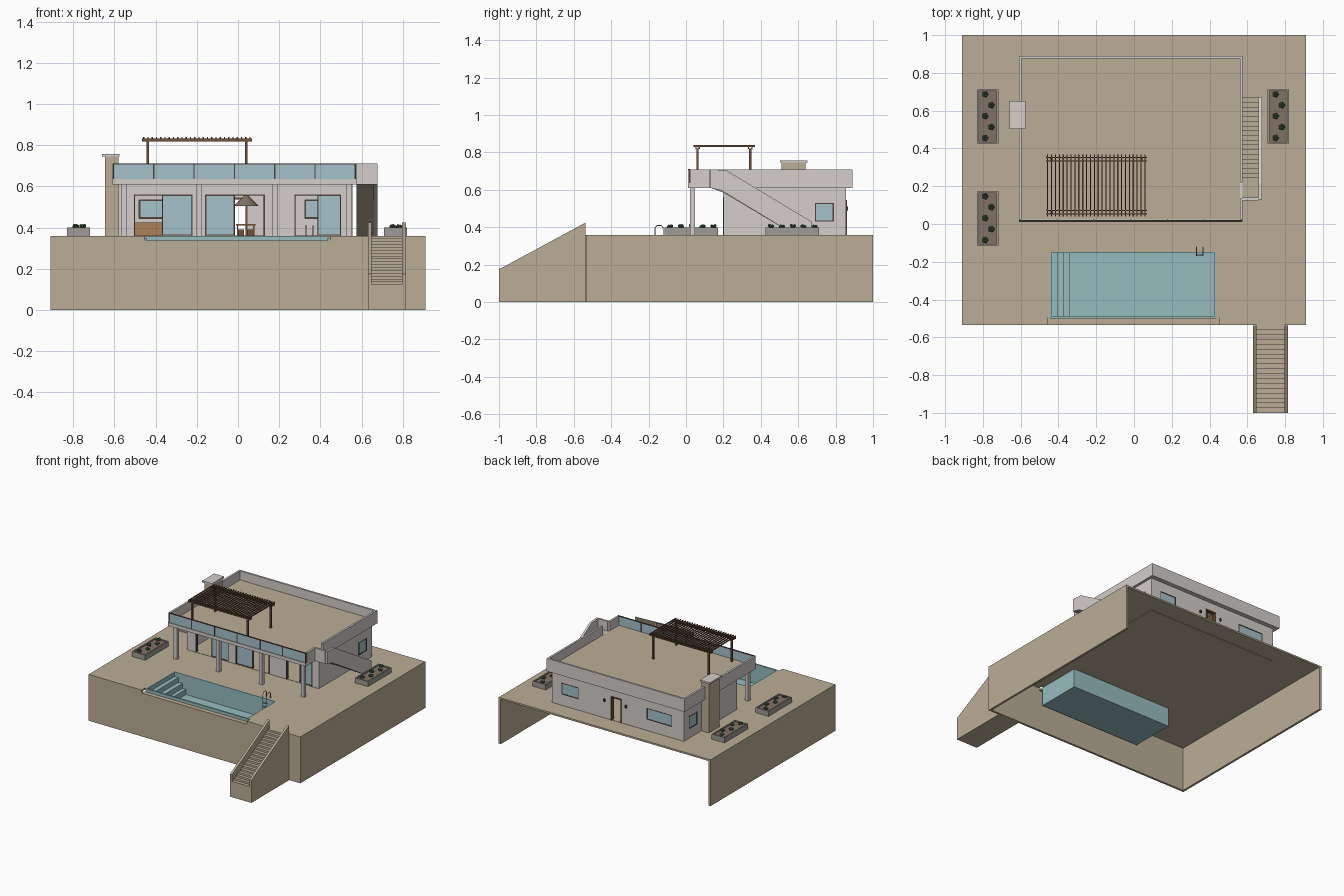
import bpy, bmesh, math, random
from mathutils import Matrix, Vector

if "Cube" in bpy.data.objects:
    bpy.data.objects.remove(bpy.data.objects["Cube"])
random.seed(4)

def mat(name, c):
    m = bpy.data.materials.new(name)
    m.diffuse_color = (*c, 1)
    m.use_nodes = True
    m.node_tree.nodes["Principled BSDF"].inputs["Base Color"].default_value = m.diffuse_color
    return m

TAN = mat("stone", (.50, .42, .31))
WHITE = mat("plaster", (.66, .62, .60))
TEAL = mat("pool_tile", (.31, .50, .52))
GLASS = mat("glass", (.38, .54, .59))
WOOD = mat("dark_wood", (.17, .08, .045))
ORANGE = mat("cabinet_wood", (.42, .22, .10))
DARK = mat("frame_metal", (.08, .06, .05))
GREY = mat("planter_stone", (.35, .33, .30))
SOIL = mat("soil", (.22, .17, .13))
GREEN = mat("leaf", (.07, .14, .07))

def finish(name, bm, m):
    bmesh.ops.recalc_face_normals(bm, faces=bm.faces)
    me = bpy.data.meshes.new(name)
    bm.to_mesh(me)
    bm.free()
    o = bpy.data.objects.new(name, me)
    bpy.context.collection.objects.link(o)
    if m:
        me.materials.append(m)
    return o

def boxes(name, lst, m=None):
    """each box: x0, x1, y0, y1, z0, z1"""
    bm = bmesh.new()
    for x0, x1, y0, y1, z0, z1 in lst:
        M = Matrix.Translation(((x0+x1)/2, (y0+y1)/2, (z0+z1)/2)) @ Matrix.Diagonal((x1-x0, y1-y0, z1-z0, 1))
        bmesh.ops.create_cube(bm, size=1, matrix=M)
    return finish(name, bm, m)

def prism(name, pts, x0, x1, m):
    """(y, z) outline pushed along x"""
    bm = bmesh.new()
    f = bm.faces.new([bm.verts.new((x0, y, z)) for y, z in pts])
    r = bmesh.ops.extrude_face_region(bm, geom=[f])
    bmesh.ops.translate(bm, vec=(x1-x0, 0, 0), verts=[v for v in r["geom"] if isinstance(v, bmesh.types.BMVert)])
    return finish(name, bm, m)

def cut(o, lst):
    for b in lst:
        c = boxes("cutter", [b])
        c.hide_render = True
        md = o.modifiers.new("cut", "BOOLEAN")
        md.operation, md.solver, md.object = "DIFFERENCE", "EXACT", c
        bpy.context.view_layer.objects.active = o
        bpy.ops.object.modifier_apply(modifier=md.name)
        bpy.data.objects.remove(c)

def window(name, a0, a1, z0, z1, p, side=False, t=.006):
    """framed glass in a wall at depth p, running along x (or y if side)"""
    def b(u0, u1, w0, w1, d):
        return (p-d, p+d, u0, u1, w0, w1) if side else (u0, u1, p-d, p+d, w0, w1)
    boxes(name + "_glass", [b(a0, a1, z0, z1, .003)], GLASS)
    boxes(name + "_frame", [b(a0, a0+t, z0, z1, .006), b(a1-t, a1, z0, z1, .006),
                            b(a0, a1, z1-t, z1, .006), b(a0, a1, z0, z0+t, .006)], DARK)

def tube(name, pts, r, m):
    cu = bpy.data.curves.new(name, "CURVE")
    cu.dimensions = "3D"
    cu.bevel_depth, cu.bevel_resolution = r, 1
    s = cu.splines.new("POLY")
    s.points.add(len(pts)-1)
    for q, p in zip(s.points, pts):
        q.co = (*p, 1)
    o = bpy.data.objects.new(name, cu)
    bpy.context.collection.objects.link(o)
    cu.materials.append(m)

G = .36  # terrace level
# Terrace shell, open below and behind, with pool opening and overflow notch
terrace = boxes("terrace", [(-.91, .91, -.535, 1, 0, G)], TAN)
cut(terrace, [(-.893, .893, -.518, 1.1, -.1, .347), (-.445, .435, -.5, -.147, .3, .5),
              (-.455, .45, -.6, -.495, .337, .5)])
boxes("overflow_gutter", [(-.455, .45, -.535, -.5, .325, .337)], TAN)
pool = boxes("pool", [(-.445, .435, -.5, -.147, .2, G)], TEAL)
cut(pool, [(-.437, .427, -.488, -.153, .21, .5)])
boxes("pool_steps", [(-.437, x, -.488, -.153, .21, z) for x, z in ((-.405, .325), (-.37, .288), (-.34, .25))], TEAL)
for i, x in enumerate((.33, .365)):
    tube(f"ladder_rail_{i}", [(x, -.122, G), (x, -.122, .395), (x, -.132, .41), (x, -.155, .41),
                              (x, -.166, .395), (x, -.166, .25)], .0025, GREY)
boxes("ladder_rungs", [(.33, .365, -.17, -.162, z, z+.004) for z in (.27, .30, .33)], GREY)

def stair_pts(y0, z0, y1, z1, n):
    pts = []
    for i in range(n):
        y, h = y0+(y1-y0)*i/n, z0+(z1-z0)*i/n
        pts += [(y, h), (y, h+(z1-z0)/n)]
    return pts + [(y1, z1)]

# Garden stair down from the terrace
prism("garden_steps", stair_pts(-1, .11, -.535, G, 18) + [(-.535, 0), (-1, 0)], .648, .797, TAN)
for i, x in enumerate((.63, .797)):
    prism(f"garden_stair_wall_{i}", [(-1, 0), (-1, .175), (-.537, .425), (-.537, 0)], x, x+.018, TAN)

# House walls with openings
walls = boxes("house_walls", [(-.58, .555, .2, .855, G, .615)], WHITE)
doors = [(-.505, -.22), (-.16, .13), (.275, .5)]
back_windows = [(-.48, -.26), (.325, .47)]
cut(walls, [(-.56, .535, .22, .835, .3, .7)] + [(a, b, .1, .3, .3, .56) for a, b in doors]
    + [(a, b, .8, .9, .445, .535) for a, b in back_windows]
    + [(-.04, .04, .8, .9, .3, .54), (.5, .6, .69, .79, .43, .53), (-.7, -.5, .69, .79, .43, .53)])
boxes("house_floor", [(-.58, .555, .2, .855, .343, .362)], TAN)
for i, (a, b) in enumerate(back_windows):
    window(f"back_window_{i}", a, b, .445, .535, .85)
window("right_window", .69, .79, .43, .53, .55, True)
window("left_window", .69, .79, .43, .53, -.575, True)
for i, (a, b) in enumerate(((-.37, -.22), (-.16, -.015), (.385, .5))):
    window(f"sliding_door_{i}", a, b, G, .56, .21)
for i, (a, b) in enumerate(doors):
    boxes(f"door_surround_{i}", [(a, a+.005, .198, .222, G, .56), (b-.005, b, .198, .222, G, .56),
                                 (a, b, .198, .222, .555, .56)], DARK)
boxes("back_door_frame", [(-.045, -.037, .83, .86, G, .545), (.037, .045, .83, .86, G, .545),
                          (-.045, .045, .83, .86, .537, .545)], WOOD)
boxes("back_door_leaf", [(-.037, -.031, .76, .835, G, .535)], WOOD)
boxes("wall_lamps", [(x-.006, x+.006, .855, .867, .49, .51) for x in (-.085, .1)], DARK)

# Roof, parapets, columns and glass rail
boxes("roof_slab", [(-.61, .575, .01, .89, .61, .636)], WHITE)
boxes("roof_deck", [(-.595, .56, .025, .875, .636, .64)], TAN)
boxes("parapet", [(-.61, -.595, .025, .89, .636, .71), (.56, .575, .025, .135, .636, .71),
                  (.56, .575, .22, .89, .636, .71), (-.595, .56, .875, .89, .636, .71)], WHITE)
columns = (-.555, -.19, .18, .54)
boxes("columns", [(x-.013, x+.013, .022, .048, G, .61) for x in columns], WHITE)
boxes("rail_glass", [(-.605, .57, .015, .019, .636, .708)], GLASS)
boxes("rail_top", [(-.608, .573, .012, .022, .706, .711)], DARK)
boxes("rail_posts", [(x-.003, x+.003, .013, .023, .636, .708) for x in [-.604+i*.1955 for i in range(7)]], DARK)

# Chimney
boxes("chimney", [(-.645, -.58, .51, .64, G, .745)], TAN)
boxes("chimney_cap", [(-.66, -.575, .503, .65, .745, .758)], WHITE)

# Side stair to the roof: stepped flight, sloping wall and landing
prism("roof_steps", stair_pts(.67, G, .22, .636, 18) + [(.135, .636), (.135, .61), (.2, .585), (.58, G)],
      .575, .66, TAN)
prism("roof_stair_wall", [(.13, .61), (.13, .71), (.215, .705), (.672, .43), (.672, G), (.58, G), (.19, .597)],
      .66, .677, WHITE)
boxes("landing_parapet", [(.575, .66, .125, .14, .61, .71)], WHITE)

# Pergola
boxes("pergola_posts", [(x-.006, x+.006, y-.006, y+.006, .64, .82) for x in (-.437, .04) for y in (.062, .343)], WOOD)
boxes("pergola_beams", [(-.465, .068, y+d-.003, y+d+.003, .818, .832) for y in (.062, .343) for d in (-.009, .009)], WOOD)
boxes("pergola_slats", [(x-.003, x+.003, .04, .368, .83, .839) for x in [-.457+i*.0206 for i in range(26)]], WOOD)

# Planters with shrubs
for i, (x, y) in enumerate(((-.83, .425), (-.83, -.115), (.708, .425))):
    w, l, t = .112, .287, .009
    boxes(f"planter_{i}", [(x, x+t, y, y+l, G, .4), (x+w-t, x+w, y, y+l, G, .4),
                           (x+t, x+w-t, y, y+t, G, .4), (x+t, x+w-t, y+l-t, y+l, G, .4)], GREY)
    boxes(f"planter_soil_{i}", [(x+t, x+w-t, y+t, y+l-t, G, .392)], SOIL)
    bm = bmesh.new()
    for k in range(5):
        c = Vector((x+(.075 if k % 2 == 0 else .04), y+.03+k*.058, .402))
        c.x = x + (.042 if k % 2 == 0 else .075)
        for j in range(5):
            a = j*2*math.pi/5
            p = c + Vector((math.cos(a)*.009, math.sin(a)*.009, random.uniform(0, .008)))
            bmesh.ops.create_icosphere(bm, subdivisions=1, radius=.009, matrix=Matrix.Translation(p))
    finish(f"shrubs_{i}", bm, GREEN)

# Interior: kitchen counter, table, stools and hanging lamp
boxes("kitchen_counter", [(-.5, -.3, .6, .68, .362, .425)], ORANGE)
boxes("dining_table", [(-.01, .085, .44, .56, .41, .417)] +
      [(x, x+.006, y, y+.006, .362, .41) for x in (-.005, .074) for y in (.445, .549)], ORANGE)
boxes("stools", [(x, x+.03, y, y+.03, .362, .39) for x in (0, .045) for y in (.4, .57)], WOOD)
bm = bmesh.new()
bmesh.ops.create_cone(bm, cap_ends=True, segments=16, radius1=.06, radius2=.01, depth=.05,
                      matrix=Matrix.Translation((.04, .5, .53)))
bmesh.ops.create_cone(bm, cap_ends=True, segments=8, radius1=.003, radius2=.003, depth=.06,
                      matrix=Matrix.Translation((.04, .5, .582)))
finish("hanging_lamp", bm, SOIL)
